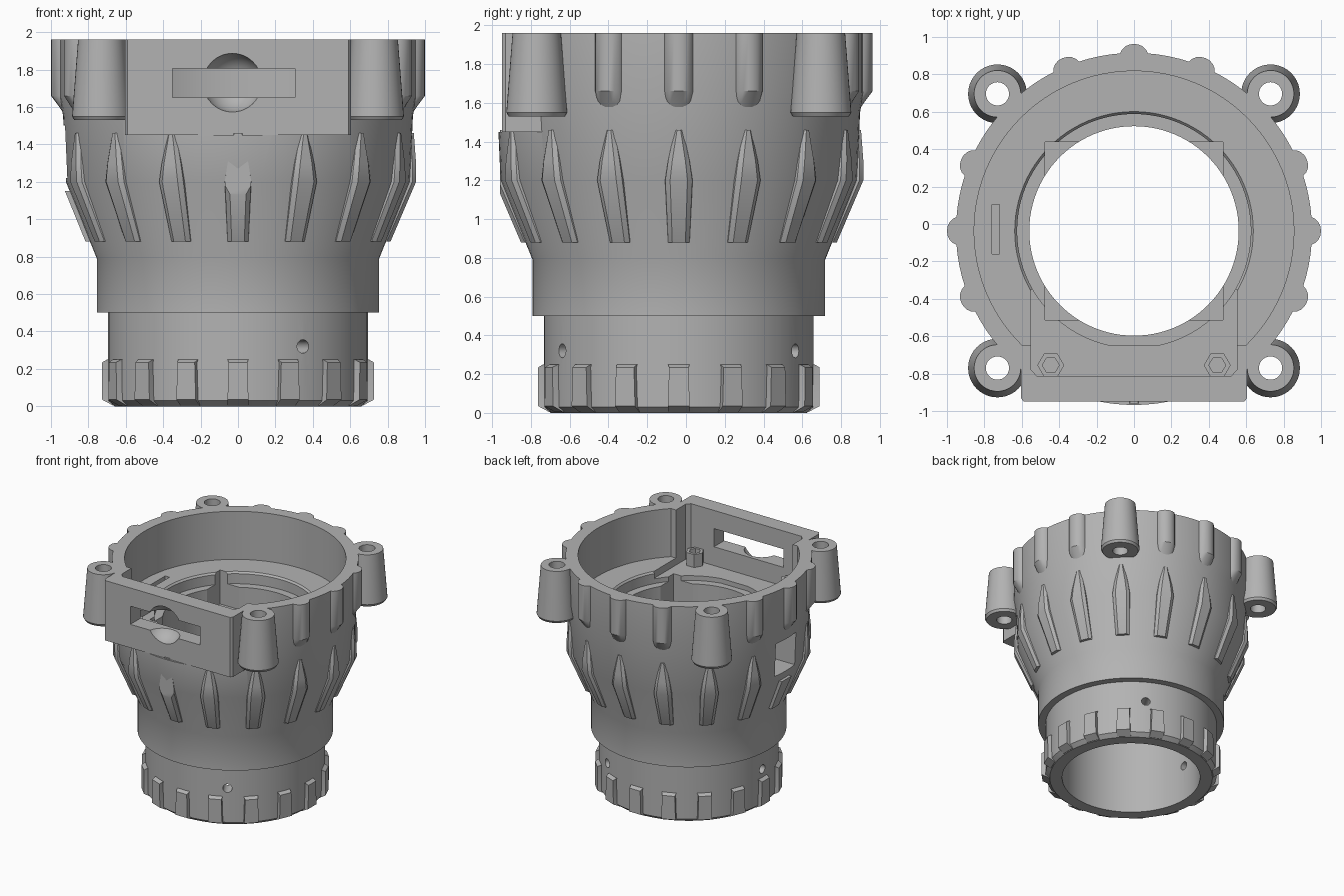
import bpy, bmesh, math
from mathutils import Matrix, Vector

if "Cube" in bpy.data.objects:
    bpy.data.objects.remove(bpy.data.objects["Cube"])

AY = -0.037          # y position of the main axis
H = 1.96             # total height
grey = bpy.data.materials.new("grey")
grey.diffuse_color = (0.45, 0.45, 0.45, 1)
grey.use_nodes = True
grey.node_tree.nodes["Principled BSDF"].inputs["Base Color"].default_value = grey.diffuse_color


def finish(bm, name):
    bmesh.ops.recalc_face_normals(bm, faces=bm.faces)
    me = bpy.data.meshes.new(name)
    bm.to_mesh(me)
    bm.free()
    ob = bpy.data.objects.new(name, me)
    me.materials.append(grey)
    bpy.context.collection.objects.link(ob)
    return ob


def loft(bm, rings, mat=Matrix()):
    """Skin a stack of equal-sized rings and cap both ends."""
    vs = [[bm.verts.new(mat @ Vector(p)) for p in r] for r in rings]
    n = len(rings[0])
    for a, b in zip(vs, vs[1:]):
        for i in range(n):
            j = (i + 1) % n
            bm.faces.new((a[i], a[j], b[j], b[i]))
    bm.faces.new(vs[0][::-1])
    bm.faces.new(vs[-1])


def lathe(bm, profile, n, x=0, y=AY):
    """Revolve a closed (radius, z) profile into a ring-shaped solid."""
    vs = []
    for k in range(n):
        a = math.tau * k / n
        vs.append([bm.verts.new((x + r * math.cos(a), y + r * math.sin(a), z)) for r, z in profile])
    m = len(profile)
    for k in range(n):
        a, b = vs[k], vs[(k + 1) % n]
        for i in range(m):
            j = (i + 1) % m
            bm.faces.new((a[i], b[i], b[j], a[j]))


def spin(deg):
    return Matrix.Translation((0, AY, 0)) @ Matrix.Rotation(math.radians(deg), 4, 'Z')


def box(name, x0, x1, y0, y1, z0, z1):
    bm = bmesh.new()
    loft(bm, [[(x0, y0, z), (x1, y0, z), (x1, y1, z), (x0, y1, z)] for z in (z0, z1)])
    return finish(bm, name)


def boolean(ob, other, op='DIFFERENCE', keep=False):
    m = ob.modifiers.new("bool", 'BOOLEAN')
    m.operation, m.object, m.solver = op, other, 'EXACT'
    bpy.context.view_layer.objects.active = ob
    bpy.ops.object.modifier_apply(modifier=m.name)
    if not keep:
        bpy.data.objects.remove(other)


# Housing: turned shell with stepped bore
bm = bmesh.new()
lathe(bm, [(.56, 0), (.66, 0), (.695, .03), (.695, .5), (.755, .5), (.755, .79),
           (.92, 1.2), (.935, 1.55), (.952, 1.65), (.952, H), (.855, H), (.855, 1.55),
           (.638, 1.55), (.625, 1.535), (.625, 1.45), (.56, 1.45)], 96)
housing = finish(bm, "housing")

# Flat front block, trimmed flush, with inner pocket
bm = bmesh.new()
outline = [(-.605, -.65), (-.605, -.93), (-.59, -.95), (.59, -.95), (.605, -.93), (.605, -.65)]
loft(bm, [[(x, y, z) for x, y in outline] for z in (1.45, H)])
boolean(housing, finish(bm, "front_block"), 'UNION')
boolean(housing, box("front_trim", -1, 1, -1.3, -.95, 1.45, 2.2))
bm = bmesh.new()
outline = [(-.55, -.35), (-.55, -.78), (-.52, -.812), (.52, -.812), (.55, -.78), (.55, -.35)]
loft(bm, [[(x, y, z) for x, y in outline] for z in (1.49, 2.2)])
boolean(housing, finish(bm, "pocket"))

# Square opening, front slot, side window and its slit
for args in [(-.475, .475, AY - .475, AY + .475, 1.26, 1.7),
             (-.35, .305, -1.2, -.7, 1.65, 1.805),
             (-1.2, -.72, -.16, .105, 1.22, 1.5),
             (-.76, -.72, -.16, .105, 1.4, 1.7)]:
    boolean(housing, box("cutter", *args))

# Rounded scoop over the front slot
bm = bmesh.new()
bmesh.ops.create_uvsphere(bm, u_segments=32, v_segments=16, radius=.16,
                          matrix=Matrix.Translation((-.03, -.98, 1.73)))
boolean(housing, finish(bm, "scoop"))

# Three radial screw holes in the lower sleeve
for deg in (60, 180, 300):
    bm = bmesh.new()
    bmesh.ops.create_cone(bm, cap_ends=True, segments=20, radius1=.036, radius2=.036, depth=.4,
                          matrix=spin(deg) @ Matrix.Translation((.64, 0, .32))
                          @ Matrix.Rotation(math.pi / 2, 4, 'Y'))
    boolean(housing, finish(bm, "screw_hole"))

# Tapered lower ribs (the window replaces the left one)
bm = bmesh.new()
for k in range(16):
    if k == 8:
        continue
    loft(bm, [[(r - .09, -w - .015, z), (r - .02, -w - .01, z), (r, -w * .75, z),
               (r, w * .75, z), (r - .02, w + .01, z), (r - .09, w + .015, z)]
              for z, r, w in [(.88, .815, .045), (1.2, .952, .06), (1.3, .952, .045), (1.46, .94, .012)]],
         spin(k * 22.5))
lower_ribs = finish(bm, "lower_ribs")
boolean(lower_ribs, box("rib_trim", -1, 1, -1.3, -.96, .5, 2))

# Short rib stump beneath the side window
bm = bmesh.new()
loft(bm, [[(r - .09, -w, z), (r, -w, z), (r, w, z), (r - .09, w, z)]
          for z, r, w in [(.88, .815, .05), (1.15, .925, .065)]], spin(180))
finish(bm, "window_rib")

# Rounded upper ribs, leaving out the front block and the corner bosses
bm = bmesh.new()
for k in range(16):
    if k in (2, 6, 10, 11, 12, 13, 14):
        continue
    rings = []
    for z, out, w in [(1.57, .035, .06), (1.6, .055, .075), (1.66, .1, .08), (H, .1, .08)]:
        arc = [math.radians(-90 + 18 * i) for i in range(11)]
        rings.append([(.9 + out * math.cos(a) ** .7 if abs(math.cos(a)) > 1e-6 else .9,
                       w * math.sin(a), z) for a in arc])
    loft(bm, rings, spin(k * 22.5))
finish(bm, "upper_ribs")

# Four flared corner bosses with through holes
bm = bmesh.new()
for sx in (-1, 1):
    for sy in (-1, 1):
        lathe(bm, [(.062, 1.53), (.145, 1.53), (.157, 1.55), (.125, H), (.062, H)], 40,
              sx * .73, AY + sy * .733)
finish(bm, "corner_bosses")

# Grip teeth around the base
bm = bmesh.new()
for k in range(16):
    loft(bm, [[(.64, -w, z), (r, -w, z), (r, w, z), (.64, w, z)]
              for z, r, w in [(.005, .67, .056), (.035, .726, .056), (.235, .726, .05), (.25, .70, .056)]],
         spin(k * 22.5))
finish(bm, "grip_teeth")

# Two hexagonal screw posts in the pocket
bm = bmesh.new()
for x in (-.445, .445):
    lathe(bm, [(.045, 1.48), (.072, 1.48), (.072, 1.6), (.045, 1.6)], 6, x, -.755)
finish(bm, "screw_posts")

# Smooth shading with crisp edges
for ob in bpy.context.scene.objects:
    ob.select_set(True)
    bpy.context.view_layer.objects.active = ob
bpy.ops.object.shade_smooth_by_angle(angle=math.radians(28))
